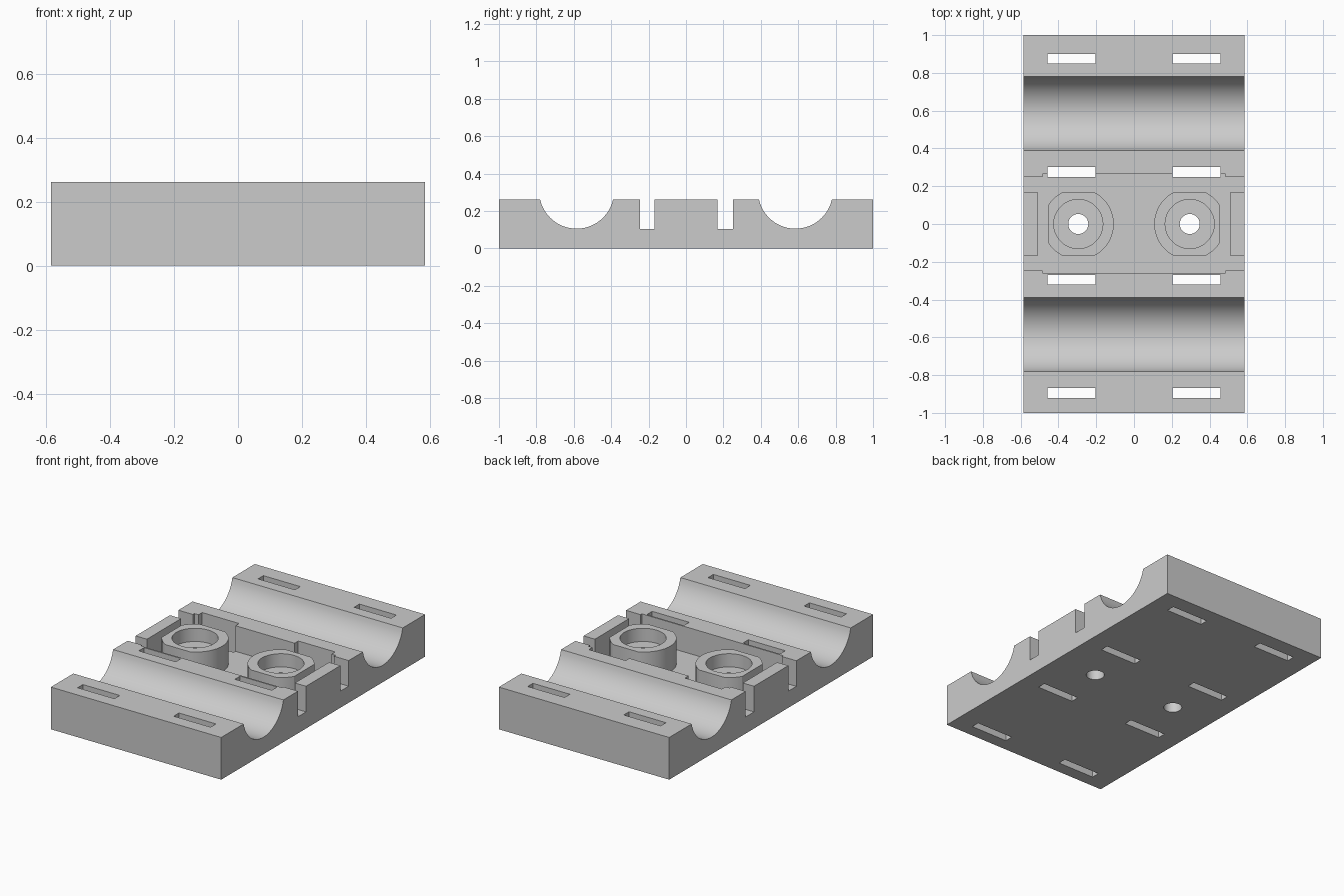
import bpy, bmesh
from math import asin, sin, cos, pi

cube = bpy.data.objects.get("Cube")
if cube:
    bpy.data.objects.remove(cube, do_unlink=True)

WIDTH, HEIGHT, FLOOR = 0.585, 0.262, 0.103   # half width, plate top, recess floor
BOSS_X = 0.295

grey = bpy.data.materials.new("plain grey")
grey.use_nodes = True
grey.diffuse_color = (0.6, 0.6, 0.6, 1)
grey.node_tree.nodes["Principled BSDF"].inputs["Base Color"].default_value = grey.diffuse_color


def finish(name, bm):
    bmesh.ops.recalc_face_normals(bm, faces=bm.faces)
    mesh = bpy.data.meshes.new(name)
    bm.to_mesh(mesh)
    bm.free()
    mesh.materials.append(grey)
    obj = bpy.data.objects.new(name, mesh)
    bpy.context.collection.objects.link(obj)
    return obj


def prism(name, points, offset):
    """Extrude a closed outline of 3D points along an offset."""
    bm = bmesh.new()
    face = bm.faces.new([bm.verts.new(p) for p in points])
    top = bmesh.ops.extrude_face_region(bm, geom=[face])["geom"]
    bmesh.ops.translate(bm, vec=offset, verts=[v for v in top if isinstance(v, bmesh.types.BMVert)])
    return finish(name, bm)


def box(name, x0, x1, y0, y1, z0, z1):
    return prism(name, [(x0, y0, z0), (x1, y0, z0), (x1, y1, z0), (x0, y1, z0)], (0, 0, z1 - z0))


def cylinder(name, x, radius, z0, z1, sides=48):
    ring = [(x + radius * cos(2 * pi * i / sides), radius * sin(2 * pi * i / sides), z0)
            for i in range(sides)]
    return prism(name, ring, (0, 0, z1 - z0))


def combine(target, tool, operation):
    """Apply a boolean and discard the tool."""
    mod = target.modifiers.new("cut", "BOOLEAN")
    mod.operation, mod.object, mod.solver = operation, tool, "EXACT"
    bpy.context.view_layer.objects.active = target
    bpy.ops.object.modifier_apply(modifier=mod.name)
    bpy.data.objects.remove(tool, do_unlink=True)


# Plate side profile with two round channels
R, DEPTH, STEPS = 0.2, 0.157, 24
centre_z = HEIGHT - DEPTH + R
half = asin(0.195 / R)
profile = [(-1, 0), (-1, HEIGHT)]
for cy in (-0.585, 0.585):
    for i in range(STEPS + 1):
        a = -half + 2 * half * i / STEPS
        z = HEIGHT if i in (0, STEPS) else centre_z - R * cos(a)
        profile.append((cy + R * sin(a), z))
profile += [(1, HEIGHT), (1, 0)]
plate = prism("mounting_plate", [(-WIDTH, y, z) for y, z in profile], (2 * WIDTH, 0, 0))

# Central recess, wider in its middle, open at both ends
combine(plate, box("recess_cutter", -0.7, 0.7, -0.247, 0.25, FLOOR, 0.4), "DIFFERENCE")
combine(plate, box("wide_cutter", -0.485, 0.485, -0.26, 0.265, FLOOR, 0.4), "DIFFERENCE")

for side in (-1, 1):
    # Short wall at each end of the recess
    x0, x1 = sorted((side * 0.508, side * WIDTH))
    combine(plate, box("end_wall", x0, x1, -0.168, 0.168, FLOOR - 0.03, HEIGHT), "UNION")
    # Round boss with flats on the outer side, front and back
    x = side * BOSS_X
    boss = cylinder("boss", x, 0.188, FLOOR - 0.03, HEIGHT)
    x0, x1 = sorted((x - side * 0.3, x + side * 0.16))
    combine(boss, box("flat_trim", x0, x1, -0.167, 0.167, 0, 0.4), "INTERSECT")
    combine(plate, boss, "UNION")
    # Counterbore and screw hole
    combine(plate, cylinder("counterbore_cutter", x, 0.13, 0.18, 0.4), "DIFFERENCE")
    combine(plate, cylinder("hole_cutter", x, 0.053, -0.1, 0.4), "DIFFERENCE")
    # Strap slots through the plate
    x0, x1 = sorted((side * 0.203, side * 0.457))
    for y in (-0.895, -0.295, 0.275, 0.875):
        combine(plate, box("slot_cutter", x0, x1, y - 0.026, y + 0.026, -0.1, 0.4), "DIFFERENCE")

bpy.ops.object.select_all(action="DESELECT")
plate.select_set(True)
bpy.context.view_layer.objects.active = plate
bpy.ops.object.shade_smooth_by_angle(angle=pi / 6)
